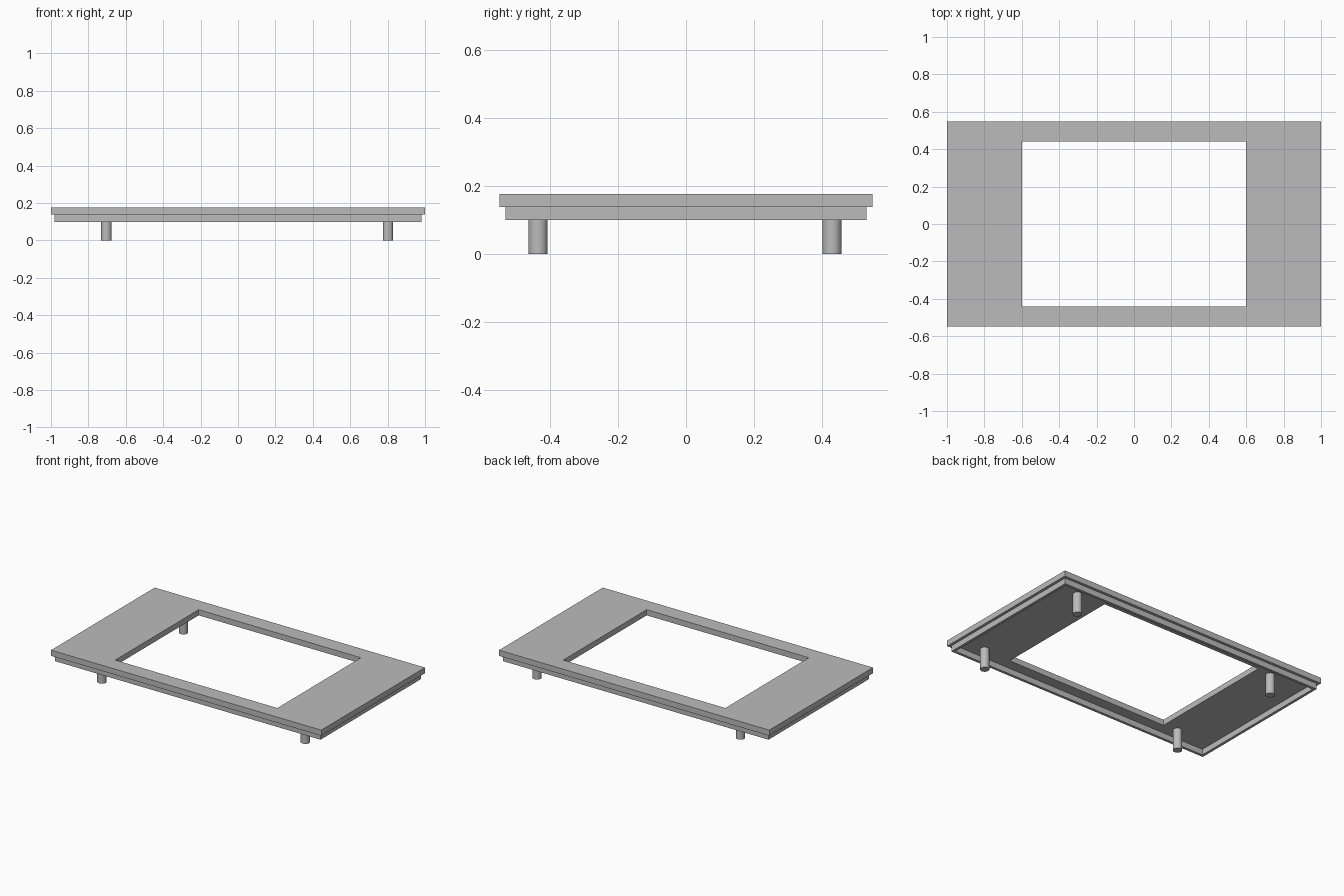
import bpy
import bmesh

cube = bpy.data.objects.get("Cube")
if cube:
    bpy.data.objects.remove(cube, do_unlink=True)

grey = bpy.data.materials.new("plain_grey")
grey.use_nodes = True
colour = (0.5, 0.5, 0.5, 1)
grey.diffuse_color = colour
grey.node_tree.nodes["Principled BSDF"].inputs["Base Color"].default_value = colour


def ring(name, outer, inner, z_low, z_high):
    """Rectangular frame between two half-size rectangles, extruded in z."""
    bm = bmesh.new()
    corners = [(-1, -1), (1, -1), (1, 1), (-1, 1)]
    loops = [[bm.verts.new((x * half[0], y * half[1], z_low)) for x, y in corners]
             for half in (outer, inner)]
    big, small = loops
    faces = []
    for i in range(4):
        j = (i + 1) % 4
        faces.append(bm.faces.new((big[i], big[j], small[j], small[i])))
    raised = bmesh.ops.extrude_face_region(bm, geom=faces, use_keep_orig=True)
    verts = [v for v in raised["geom"] if isinstance(v, bmesh.types.BMVert)]
    bmesh.ops.translate(bm, verts=verts, vec=(0, 0, z_high - z_low))
    bmesh.ops.recalc_face_normals(bm, faces=bm.faces)
    mesh = bpy.data.meshes.new(name)
    bm.to_mesh(mesh)
    bm.free()
    mesh.materials.append(grey)
    obj = bpy.data.objects.new(name, mesh)
    bpy.context.collection.objects.link(obj)


# Top plate with its rectangular opening
PLATE_LOW, PLATE_HIGH = 0.138, 0.176
ring("top_plate", (1, 0.548), (0.6, 0.441), PLATE_LOW, PLATE_HIGH)

# Thin rim hanging under the plate, set in from its edge
ring("under_rim", (0.982, 0.53), (0.964, 0.512), 0.1, PLATE_LOW)

# Four round pegs
for side, x in (("right", -0.704), ("left", 0.802)):
    for end, y in (("front", -0.434), ("back", 0.429)):
        bpy.ops.mesh.primitive_cylinder_add(
            vertices=32, radius=0.028, depth=PLATE_LOW, location=(x, y, PLATE_LOW / 2))
        peg = bpy.context.object
        peg.name = f"{end}_{side}_peg"
        peg.data.materials.append(grey)
        bpy.ops.object.shade_smooth_by_angle()
